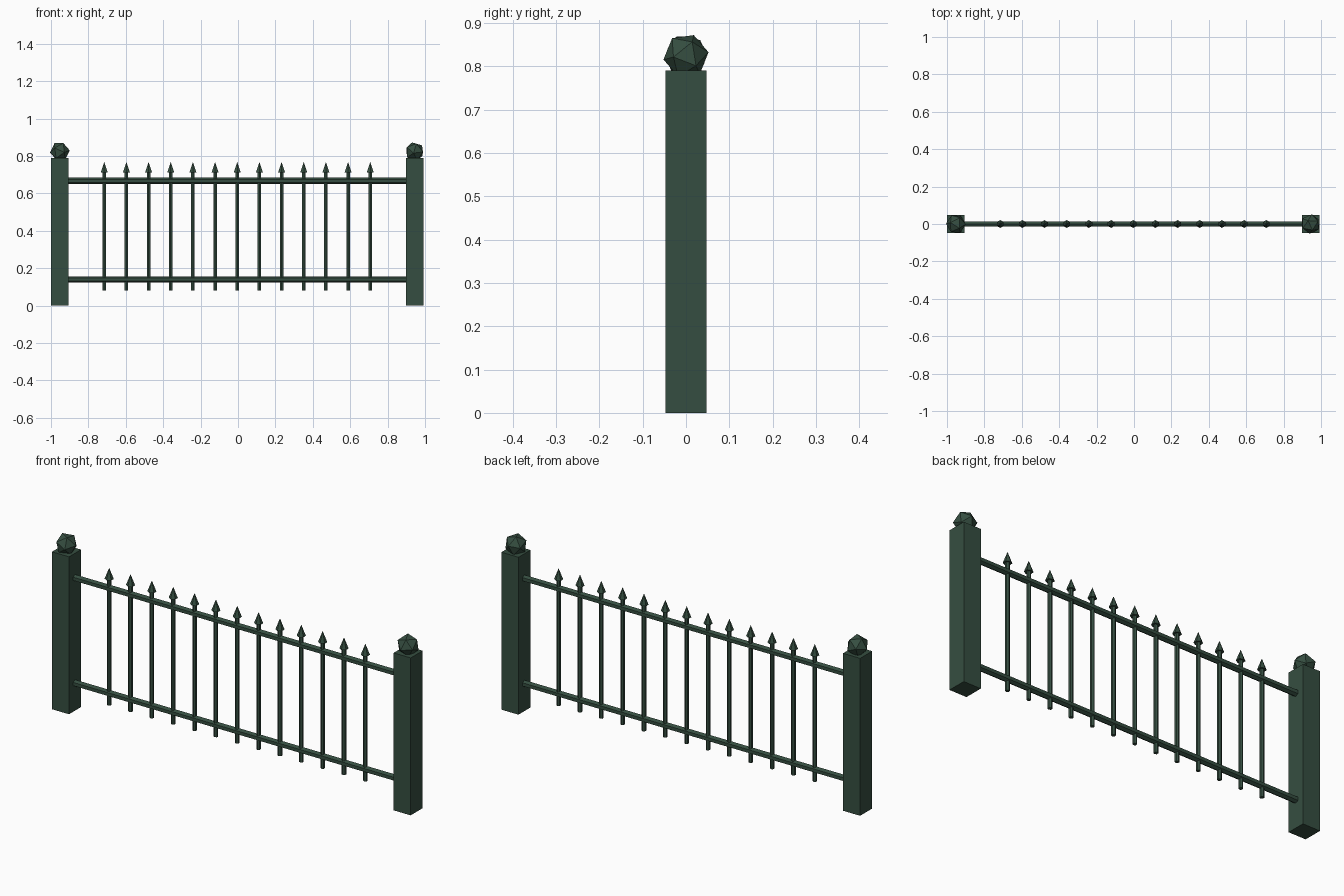
import bpy, bmesh, math
from mathutils import Matrix, Euler

if "Cube" in bpy.data.objects:
    bpy.data.objects.remove(bpy.data.objects["Cube"])

# One painted-iron colour
green = bpy.data.materials.new("dark_green_paint")
green.diffuse_color = (0.036, 0.076, 0.052, 1)
green.use_nodes = True
green.node_tree.nodes["Principled BSDF"].inputs["Base Color"].default_value = green.diffuse_color


def add_part(name, bm):
    mesh = bpy.data.meshes.new(name)
    bm.to_mesh(mesh)
    bm.free()
    mesh.materials.append(green)
    obj = bpy.data.objects.new(name, mesh)
    bpy.context.collection.objects.link(obj)
    return obj


def rod(bm, r1, r2, length, matrix, sides=6):
    bmesh.ops.create_cone(bm, cap_ends=True, segments=sides, radius1=r1,
                          radius2=r2, depth=length, matrix=matrix)


POST_W, POST_H, BALL_R = 0.095, 0.79, 0.053
MID = -0.004

# Square posts with faceted ball finials
for side, x, tilt in (("left", -0.9525, (0.5, 0.3, 0.2)), ("right", 0.9445, (0.2, 0.9, 0.6))):
    bm = bmesh.new()
    bmesh.ops.create_cube(bm, size=1, matrix=Matrix.Translation((x, 0, POST_H / 2))
                          @ Matrix.Diagonal((POST_W, POST_W, POST_H, 1)))
    add_part(side + "_post", bm)
    bm = bmesh.new()
    bmesh.ops.create_icosphere(bm, subdivisions=1, radius=BALL_R,
                               matrix=Matrix.Translation((x, 0, 0.824))
                               @ Euler(tilt).to_matrix().to_4x4())
    add_part(side + "_ball_finial", bm)

# Horizontal six-sided rails
for name, z in (("lower_rail", 0.139), ("upper_rail", 0.667)):
    bm = bmesh.new()
    rod(bm, 0.0165, 0.0165, 1.81, Matrix.Translation((MID, 0, z))
        @ Matrix.Rotation(math.pi / 2, 4, 'Y') @ Matrix.Rotation(math.pi / 6, 4, 'Z'))
    add_part(name, bm)

# Thirteen pickets with spear tips
for i in range(13):
    x = MID + (i - 6) * 0.1384 * 0.8565
    bm = bmesh.new()
    rod(bm, 0.0105, 0.0105, 0.635, Matrix.Translation((x, 0, 0.3975)))
    add_part(f"picket_{i + 1}", bm)
    bm = bmesh.new()
    rod(bm, 0.021, 0, 0.055, Matrix.Translation((x, 0, 0.74)))
    add_part(f"spear_tip_{i + 1}", bm)
